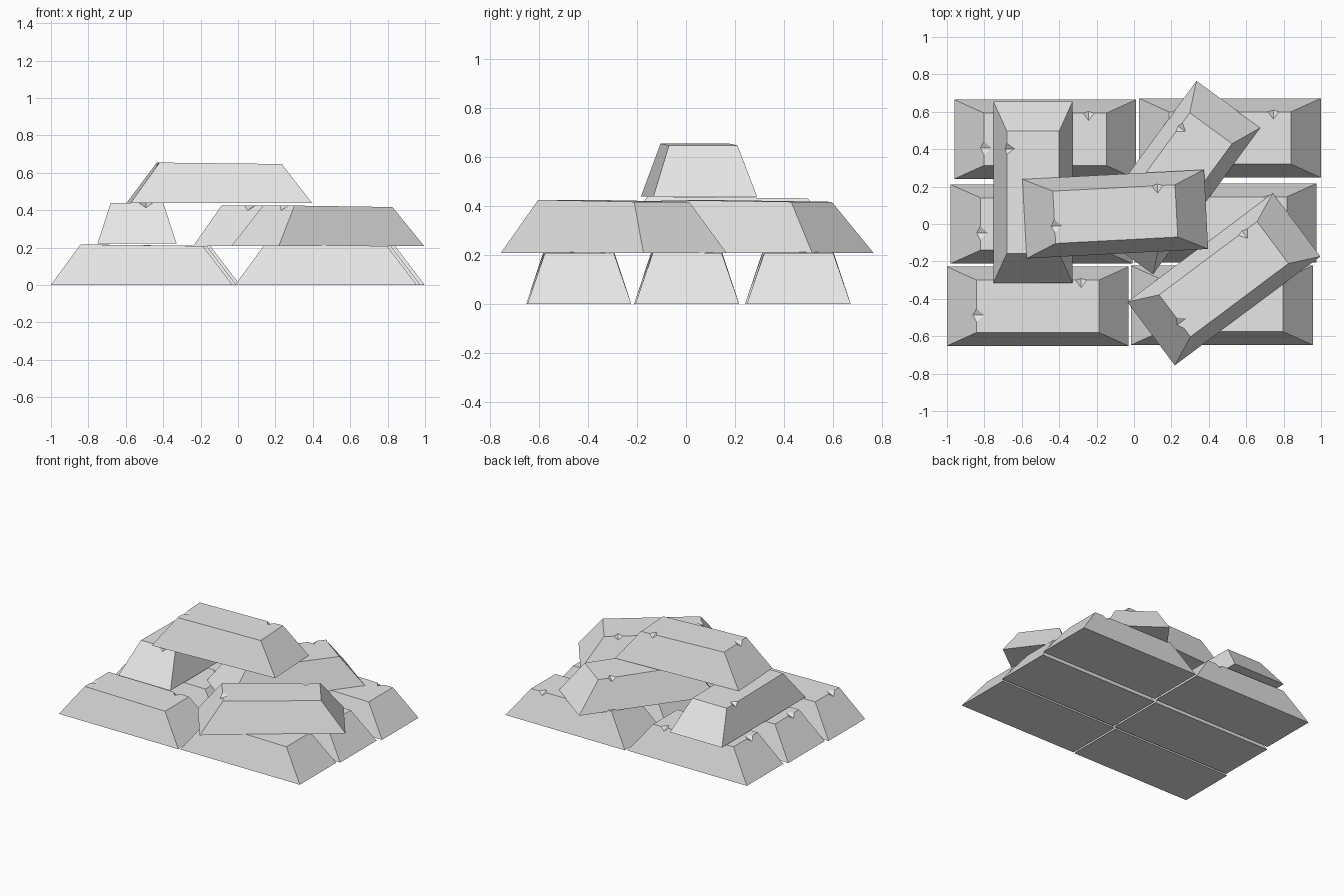
import bpy
import bmesh
from math import radians
from mathutils import Vector

cube = bpy.data.objects.get("Cube")
if cube:
    bpy.data.objects.remove(cube)

# Single metal colour
metal = bpy.data.materials.new("pale_grey_metal")
metal.use_nodes = True
GREY = (0.8, 0.8, 0.8, 1)
metal.diffuse_color = GREY
metal.node_tree.nodes["Principled BSDF"].inputs["Base Color"].default_value = GREY

# Half sizes of the bar at its base and at its top
BASE_X, BASE_Y = 0.486, 0.212
TOP_X, TOP_Y = 0.327, 0.14


def top_z(x):
    """The cast top falls slightly towards one end."""
    return 0.213 - 0.012 * x


def ingot_mesh():
    bm = bmesh.new()
    corners = [(-1, -1), (1, -1), (1, 1), (-1, 1)]
    base = [bm.verts.new((sx * BASE_X, sy * BASE_Y, 0)) for sx, sy in corners]
    top = [bm.verts.new((sx * TOP_X, sy * TOP_Y, top_z(sx * TOP_X))) for sx, sy in corners]

    def chip(i, start, end, inward):
        """V-shaped nick in the top edge that runs from corner i to the next."""
        j = (i + 1) % 4
        a, b = top[i].co, top[j].co
        p, q = a.lerp(b, start), a.lerp(b, end)
        mid = p.lerp(q, 0.5)
        inner = mid + Vector(inward)
        inner.z = top_z(inner.x)
        foot = (base[i].co + base[j].co) / 2
        along = (a + b) / 2
        lower = mid + (foot - along) * 0.12
        p, q, inner, lower = [bm.verts.new(c) for c in (p, q, inner, lower)]
        bm.faces.new((p, lower, inner))
        bm.faces.new((lower, q, inner))
        return p, q, inner, lower

    side_p, side_q, side_in, side_low = chip(2, 0.1, 0.19, (0, -0.04, 0))
    end_p, end_q, end_in, end_low = chip(3, 0.54, 0.8, (0.04, 0, 0))

    # Underside, plain walls, nicked walls and nicked top
    bm.faces.new(base[::-1])
    for i in (0, 1):
        bm.faces.new((base[i], base[i + 1], top[i + 1], top[i]))
    bm.faces.new((base[2], base[3], top[3], side_q, side_low, side_p, top[2]))
    bm.faces.new((base[3], base[0], top[0], end_q, end_low, end_p, top[3]))
    bm.faces.new((*top[:3], side_p, side_in, side_q, top[3], end_p, end_in, end_q))
    bmesh.ops.recalc_face_normals(bm, faces=bm.faces)

    mesh = bpy.data.meshes.new("ingot")
    bm.to_mesh(mesh)
    bm.free()
    mesh.materials.append(metal)
    return mesh


# Stack: name, x, y, z, turn in degrees
STACK = [
    ("bottom_front_right_ingot", -0.515, -0.44, 0, 0),
    ("bottom_front_left_ingot", 0.47, -0.435, 0, 0),
    ("bottom_middle_right_ingot", -0.495, 0, 0, 0),
    ("bottom_middle_left_ingot", 0.49, 0.005, 0, 0),
    ("bottom_back_right_ingot", -0.475, 0.453, 0, 0),
    ("bottom_back_left_ingot", 0.513, 0.46, 0, 0),
    ("crosswise_ingot", -0.54, 0.17, 0.222, 90),
    ("front_diagonal_ingot", 0.48, -0.295, 0.208, 36.8),
    ("back_diagonal_ingot", 0.218, 0.248, 0.208, 53.8),
    ("top_ingot", -0.1, 0.053, 0.438, 3),
]

mesh = ingot_mesh()
for name, x, y, z, turn in STACK:
    ingot = bpy.data.objects.new(name, mesh)
    ingot.location = (x, y, z)
    ingot.rotation_euler.z = radians(turn)
    bpy.context.collection.objects.link(ingot)
